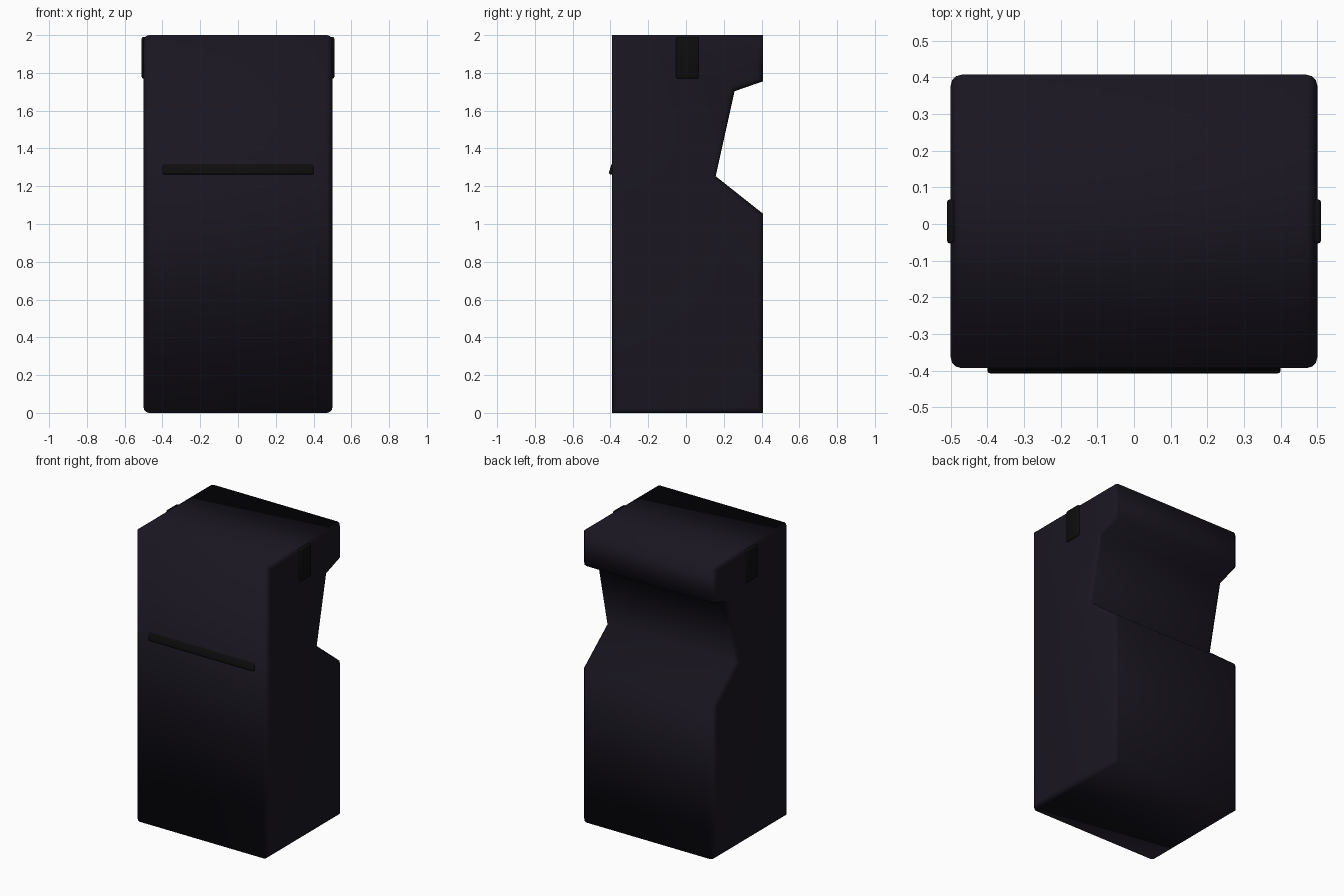
import bpy, bmesh, math
from mathutils import Matrix

if "Cube" in bpy.data.objects:
    bpy.data.objects.remove(bpy.data.objects["Cube"])


def material(name, rgb):
    m = bpy.data.materials.new(name)
    m.diffuse_color = (*rgb, 1)
    m.use_nodes = True
    m.node_tree.nodes["Principled BSDF"].inputs["Base Color"].default_value = m.diffuse_color
    return m


def add_object(name, bm, mat):
    bmesh.ops.recalc_face_normals(bm, faces=bm.faces)
    mesh = bpy.data.meshes.new(name)
    bm.to_mesh(mesh)
    bm.free()
    mesh.materials.append(mat)
    mesh.shade_smooth()
    ob = bpy.data.objects.new(name, mesh)
    bpy.context.collection.objects.link(ob)
    return ob


def rounded_box(name, size, location, mat, tilt=0, bevel=0.008):
    bm = bmesh.new()
    bmesh.ops.create_cube(bm, size=1, matrix=Matrix.Diagonal((*size, 1)))
    bmesh.ops.bevel(bm, geom=bm.edges[:], offset=bevel, segments=2,
                    profile=0.5, affect='EDGES')
    ob = add_object(name, bm, mat)
    ob.location = location
    ob.rotation_euler.x = tilt
    return ob


cabinet_paint = material("cabinet_paint", (0.010, 0.008, 0.015))
black_trim = material("black_trim", (0.004, 0.004, 0.004))

# Cabinet: side profile (y, z) extruded across x, rounded along both side outlines
profile = [(-0.393, 0), (0.407, 0), (0.407, 1.055), (0.157, 1.253),
           (0.257, 1.703), (0.407, 1.755), (0.407, 2), (-0.393, 2)]
bm = bmesh.new()
side = bm.faces.new([bm.verts.new((-0.5, y, z)) for y, z in profile])
grown = bmesh.ops.extrude_face_region(bm, geom=[side], use_keep_orig=True)
bmesh.ops.translate(bm, vec=(1, 0, 0),
                    verts=[g for g in grown["geom"] if isinstance(g, bmesh.types.BMVert)])
bmesh.ops.recalc_face_normals(bm, faces=bm.faces)
outline = [e for e in bm.edges if abs(e.verts[0].co.x - e.verts[1].co.x) < 1e-4]
bmesh.ops.bevel(bm, geom=outline, offset=0.03, segments=3, profile=0.5, affect='EDGES')
add_object("cabinet", bm, cabinet_paint)

# Tilted strip across the front
rounded_box("front_strip", (0.8, 0.04, 0.06), (0, -0.382, 1.289), black_trim,
            tilt=math.radians(-16))

# Vent plates high on both sides
for label, s in (("left", -1), ("right", 1)):
    rounded_box(label + "_vent", (0.03, 0.12, 0.22), (s * 0.495, 0.007, 1.88), black_trim)
